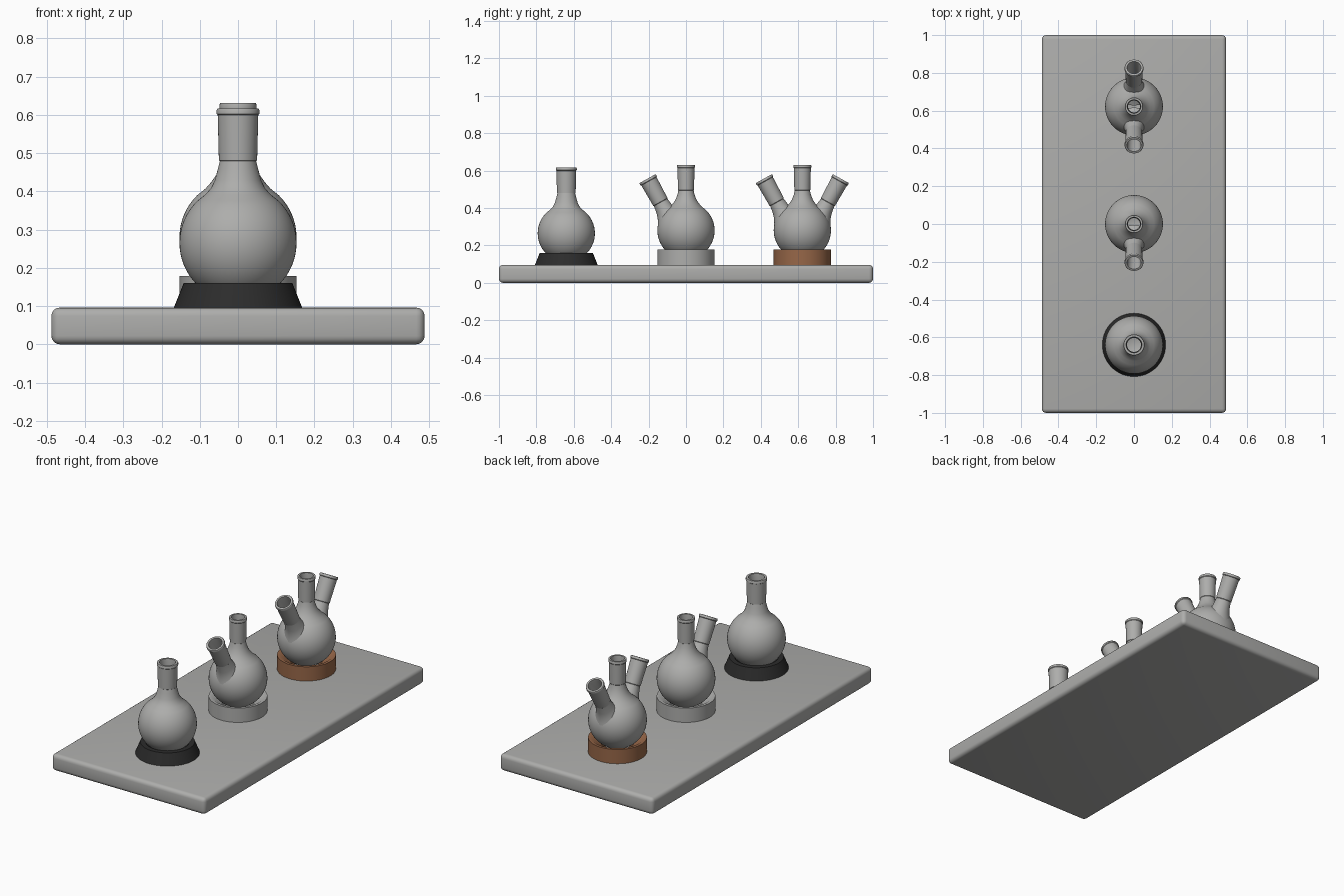
import bpy, bmesh, math
from mathutils import Matrix, Vector

if "Cube" in bpy.data.objects:
    bpy.data.objects.remove(bpy.data.objects["Cube"])


def material(name, rgb):
    m = bpy.data.materials.new(name)
    m.diffuse_color = (*rgb, 1)
    m.use_nodes = True
    m.node_tree.nodes["Principled BSDF"].inputs["Base Color"].default_value = m.diffuse_color
    return m


GREY = material("grey", (0.42, 0.42, 0.41))
BLACK = material("black rubber", (0.025, 0.025, 0.025))
CORK = material("cork brown", (0.31, 0.135, 0.065))


def finish(bm, name, mat, angle=35):
    bmesh.ops.recalc_face_normals(bm, faces=bm.faces)
    me = bpy.data.meshes.new(name)
    bm.to_mesh(me)
    bm.free()
    ob = bpy.data.objects.new(name, me)
    bpy.context.collection.objects.link(ob)
    me.materials.append(mat)
    bpy.ops.object.select_all(action='DESELECT')
    ob.select_set(True)
    bpy.context.view_layer.objects.active = ob
    bpy.ops.object.shade_smooth_by_angle(angle=math.radians(angle))
    return ob


def lathe(name, profile, mat, matrix, closed=False, n=64):
    """Revolve (radius, height) points about z, then place with matrix."""
    bm = bmesh.new()
    pts = profile + [profile[0]] if closed else profile
    vs = [bm.verts.new((r, 0, z)) for r, z in pts]
    es = [bm.edges.new(p) for p in zip(vs, vs[1:])]
    bmesh.ops.spin(bm, geom=vs + es, cent=(0, 0, 0), axis=(0, 0, 1),
                   angle=2 * math.pi, steps=n)
    bmesh.ops.remove_doubles(bm, verts=bm.verts, dist=1e-5)
    bm.transform(matrix)
    return finish(bm, name, mat)


def arc(radius, a0, a1, n):
    return [(radius * math.cos(a), radius * math.sin(a)) for a in
            (math.radians(a0 + (a1 - a0) * i / n) for i in range(n + 1))]


def flask_body(name, y, zc, lip):
    """Round bulb with shoulder, ground neck and hollow inside."""
    k = lip / 0.056
    outer = arc(0.153, -90, 46, 24)
    outer += [(0.085, 0.127), (0.070, 0.144), (0.061 * (1 + k) / 2, 0.163),
              (0.053 * k, 0.192), (0.0475 * k, 0.214), (0.050 * k, 0.216),
              (0.053 * k, 0.334), (lip, 0.337), (lip, 0.347),
              (lip * 0.96, 0.351)]
    inner = [(0.042 * k, 0.351), (0.040 * k, 0.334), (0.037 * k, 0.214),
             (0.044 * k, 0.185), (0.052, 0.155), (0.075, 0.119)]
    inner += arc(0.141, 46, -90, 20)
    lathe(name, outer + inner, GREY, Matrix.Translation((0, y, zc)))


def side_neck(name, y, sign):
    """Tilted neck; heights are measured down from its mouth."""
    profile = [(0.084, -0.262), (0.068, -0.238), (0.055, -0.212),
               (0.047, -0.185), (0.041, -0.145), (0.0435, -0.142),
               (0.0465, -0.016), (0.050, -0.013), (0.050, -0.003),
               (0.048, 0), (0.037, 0), (0.035, -0.015),
               (0.032, -0.14), (0.034, -0.19), (0.05, -0.262)]
    m = (Matrix.Translation((0, y + sign * 0.206, 0.557))
         @ Matrix.Rotation(-sign * math.radians(29), 4, 'X'))
    lathe(name, profile, GREY, m, closed=True, n=48)


# Slab with rounded edges
bm = bmesh.new()
bmesh.ops.create_cube(bm, size=1)
bm.transform(Matrix.Translation((0, 0, 0.048)) @ Matrix.Diagonal((0.976, 2, 0.096, 1)))
bmesh.ops.bevel(bm, geom=bm.edges[:], offset=0.022, segments=4, profile=0.5,
                affect='EDGES')
finish(bm, "base_slab", GREY)

# Flasks with one, two and three necks
Y1, Y2, Y3 = -0.64, 0.0, 0.622
flask_body("single_neck_flask", Y1, 0.265, 0.056)
flask_body("two_neck_flask", Y2, 0.280, 0.048)
flask_body("three_neck_flask", Y3, 0.280, 0.048)
side_neck("two_neck_flask_side_neck", Y2, -1)
for label, s in (("front", -1), ("back", 1)):
    side_neck("three_neck_flask_%s_neck" % label, Y3, s)

# Supporting rings
lathe("rubber_ring", [(0.168, 0.095), (0.142, 0.160), (0.115, 0.160), (0.095, 0.135),
                      (0.095, 0.095)], BLACK, Matrix.Translation((0, Y1, 0)), closed=True)
cup = [(0.153, 0.095), (0.153, 0.178), (0.137, 0.178), (0.110, 0.160),
       (0.085, 0.145), (0.085, 0.095)]
lathe("grey_ring", cup, GREY, Matrix.Translation((0, Y2, 0)), closed=True)
lathe("cork_ring", cup, CORK, Matrix.Translation((0, Y3, 0)), closed=True)
